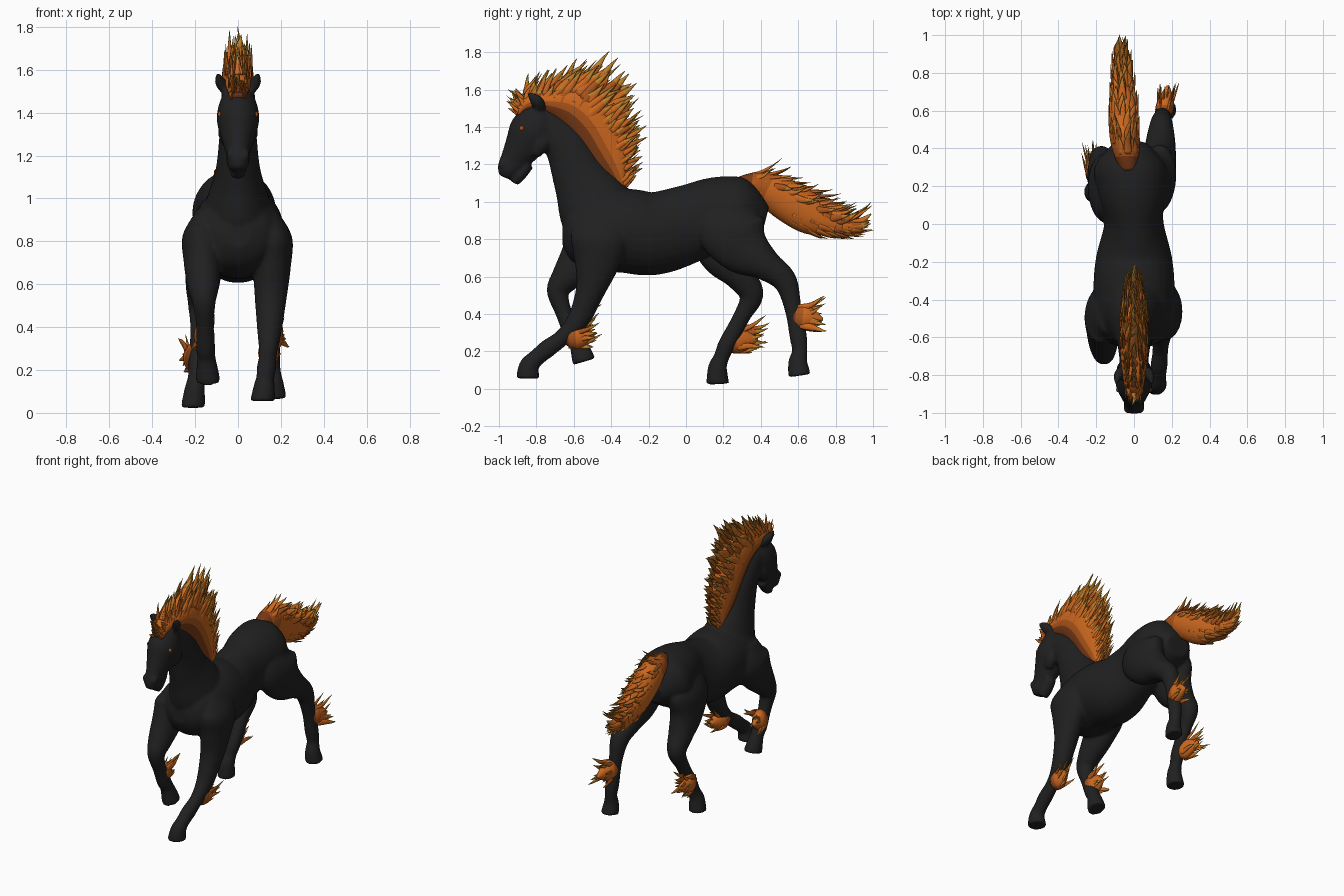
import bpy, bmesh, math, random
from mathutils import Vector as V

if "Cube" in bpy.data.objects:
    bpy.data.objects.remove(bpy.data.objects["Cube"])
random.seed(4)
R = random.uniform
X = V((1, 0, 0))


def material(name, rgb):
    m = bpy.data.materials.new(name)
    m.diffuse_color = (*rgb, 1)
    m.use_nodes = True
    m.node_tree.nodes["Principled BSDF"].inputs["Base Color"].default_value = m.diffuse_color
    return m


COAT = material("black coat", (0.0145, 0.0145, 0.015))
FIRE = [material("dark ember", (0.19, 0.042, 0.008)), material("deep orange", (0.40, 0.088, 0.010)),
        material("flame orange", (0.60, 0.135, 0.013)), material("flame gold", (0.50, 0.22, 0.025))]


def spline(pts, n):
    """Catmull-Rom resample of number tuples, n steps per span."""
    p = [pts[0]] + list(pts) + [pts[-1]]
    out = []
    for i in range(1, len(p) - 2):
        for k in range(n):
            t = k / n
            out.append([0.5 * (2*b + (c-a)*t + (2*a-5*b+4*c-d)*t*t + (3*b-a-3*c+d)*t**3)
                        for a, b, c, d in zip(*p[i-1:i+3])])
    return out + [list(pts[-1])]


def loft(bm, rings, n=20, mat=lambda u, s: 0):
    """Skin ellipses (centre, axis a, axis b); mat(u, s): u along, s = height on axis a."""
    rows = [[bm.verts.new(c + b * math.cos(2*math.pi*k/n) + a * math.sin(2*math.pi*k/n))
             for k in range(n)] for c, a, b in rings]
    for i in range(len(rows) - 1):
        for k in range(n):
            j = (k + 1) % n
            f = bm.faces.new((rows[i][k], rows[i][j], rows[i+1][j], rows[i+1][k]))
            f.material_index = mat(i / (len(rows) - 1), math.sin(2*math.pi*(k+.5)/n))
    bm.faces.new(rows[0][::-1])
    bm.faces.new(rows[-1]).material_index = mat(1, 0)


def frames(q):
    """Centre, tangent, in-plane normal and radii along a path of (x, y, z, ra, rx)."""
    for i, p in enumerate(q):
        t = V(q[min(i+1, len(q)-1)][:3]) - V(q[max(i-1, 0)][:3])
        t.x = 0
        t.normalize()
        yield V(p[:3]), t, X.cross(t), max(p[3], .002), max(p[4], .002)


def tube(bm, pts, n=20, steps=5, mat=lambda u, s: 0):
    loft(bm, [(c, a*ra, X*rx) for c, t, a, ra, rx in frames(spline(pts, steps))], n, mat)


def pair(bm, pts):
    """Mirrored round tubes from (x, y, z, r)."""
    for s in (-1, 1):
        tube(bm, [(s*x, y, z, r, r*.8) for x, y, z, r in pts], 12)


def leg(bm, x0, x1, path, radii):
    """Leg along (y, z) points, ending in a flared hoof."""
    n = len(path) - 1
    pts = [(x0 + (x1-x0)*i/n, y, z, r, min(r*.93, .088)) for i, ((y, z), r) in enumerate(zip(path, radii))]
    top = (x0*.85, path[0][0], path[0][1] + .12, radii[0]*.6, .045)
    tube(bm, [top] + pts)


def finish(bm, name, mats):
    bmesh.ops.recalc_face_normals(bm, faces=bm.faces)
    me = bpy.data.meshes.new(name)
    for f in bm.faces:
        f.smooth = True
    bm.to_mesh(me)
    bm.free()
    for m in mats:
        me.materials.append(m)
    ob = bpy.data.objects.new(name, me)
    bpy.context.collection.objects.link(ob)
    return ob


def tuft(bm, base, d, length, w, curl, thin=X):
    """One flame tongue, flat across `thin`, bending towards curl with a flicked tip."""
    d = d.normalized()
    side = d.cross(thin).normalized()
    thin = side.cross(d)
    sway = R(-.12, .12)
    rings = []
    for i in range(9):
        t = i / 8
        r = w * (0.7 + 1.2*t) * (1 - t) ** 1.15 + .001
        c = base + (d*t + curl*t*t + side*sway*math.sin(5*t)*t) * length
        rings.append((c, side*r, thin*r*.42))
    tone = random.choice((1, 2, 2, 2))
    loft(bm, rings, 8, lambda u, s: 3 if u > .62 else tone)


# ---- Body: overlapping tubes fused into one smooth skin
bm = bmesh.new()
# torso
tube(bm, [(0, -.66, .83, .06, .06), (0, -.61, .83, .15, .15), (0, -.5, .835, .205, .205),
          (0, -.33, .845, .225, .215), (0, -.17, .83, .222, .2), (0, .02, .885, .208, .155),
          (-.01, .17, .94, .193, .18), (-.02, .3, .93, .19, .19), (-.02, .425, .9, .075, .09)], 28)
# neck
tube(bm, [(0, -.79, 1.44, .09, .07), (0, -.65, 1.31, .115, .085), (0, -.565, 1.13, .15, .105),
          (0, -.49, .98, .2, .15), (0, -.43, .86, .2, .18)], 24)
# head and chin
tube(bm, [(0, -.76, 1.50, .04, .04), (0, -.785, 1.46, .095, .08), (0, -.825, 1.375, .122, .1),
          (0, -.875, 1.29, .1, .08), (0, -.925, 1.215, .073, .057), (0, -.955, 1.165, .058, .053),
          (0, -.97, 1.13, .03, .035)], 24)
tube(bm, [(0, -.84, 1.2, .03, .04), (0, -.895, 1.135, .034, .042), (0, -.92, 1.1, .022, .03)])
# ears, nostrils, cheeks
pair(bm, [(.05, -.77, 1.49, .03), (.08, -.8, 1.54, .036), (.095, -.85, 1.585, .006)])
pair(bm, [(.03, -.96, 1.235, .01), (.036, -.977, 1.205, .026), (.03, -.98, 1.17, .012)])
pair(bm, [(.05, -.75, 1.38, .03), (.058, -.775, 1.31, .046), (.05, -.81, 1.25, .03)])
# legs
fore = (.155, .125, .08, .06, .045, .049, .046, .054, .064)
hind = (.185, .148, .086, .065, .046, .047, .042, .052, .062)
leg(bm, .165, .115, ((-.46, .82), (-.475, .68), (-.51, .53), (-.575, .37), (-.66, .275),
                     (-.74, .215), (-.8, .165), (-.84, .12), (-.845, .055)), fore)
leg(bm, -.17, -.14, ((-.48, .83), (-.55, .71), (-.645, .59), (-.685, .52), (-.655, .41),
                     (-.61, .305), (-.585, .26), (-.565, .21), (-.545, .145)), fore)
leg(bm, -.15, -.21, ((.19, .86), (.22, .72), (.295, .6), (.35, .5), (.3, .39),
                     (.22, .24), (.19, .17), (.168, .11), (.17, .025)), hind)
leg(bm, .13, .17, ((.24, .87), (.31, .75), (.43, .66), (.53, .575), (.572, .43),
                   (.6, .28), (.608, .2), (.598, .14), (.607, .07)), hind)
body = finish(bm, "horse_body", [COAT])
remesh = body.modifiers.new("skin", 'REMESH')
remesh.mode = 'VOXEL'
remesh.voxel_size = 0.010
remesh.use_smooth_shade = True
soft = body.modifiers.new("soften", 'SMOOTH')
soft.factor = 0.5
soft.iterations = 8

# ---- Eyes
for s, side in ((1, "right"), (-1, "left")):
    bm = bmesh.new()
    bmesh.ops.create_uvsphere(bm, u_segments=12, v_segments=8, radius=.014)
    finish(bm, side + "_eye", [FIRE[1]]).location = (s*.081, -.877, 1.392)

# ---- Mane: solid fin (root y, z, crest y, z) covered in tongues
fin = spline([(-.89, 1.44, -.91, 1.50), (-.84, 1.47, -.86, 1.58), (-.75, 1.46, -.71, 1.615),
              (-.66, 1.39, -.55, 1.64), (-.59, 1.30, -.42, 1.56), (-.51, 1.18, -.34, 1.41),
              (-.43, 1.09, -.30, 1.26), (-.35, 1.04, -.32, 1.10)], 4)
bm = bmesh.new()
rings = []
for i, (a, b, c, d) in enumerate(fin):
    w = .035 + .043 * math.sin(math.pi * i / (len(fin) - 1))
    rings.append((V((0, (a+c)/2, (b+d)/2)), V((0, (c-a)/2, (d-b)/2)), X*w))
loft(bm, rings, 20, lambda u, s: 0 if s < -.2 else 1 if s < .1 else 2)
for i, (c, a, b) in enumerate(rings):
    u = i / (len(rings) - 1)
    up = a.normalized()
    front = u < .12
    flow = V((0, -.3 if front else .3, .05 if front else .3 if u < .5 else .2))
    size = (.5 + .5 * math.sin(math.pi * min(1, u * 1.15))) * (.75 if u < .3 else 1)
    for row, s in ((.05, -1), (.05, 1), (.5, -1), (.5, 1), (.85, -1), (.85, 1), (.92, 0)):
        if R(0, 1) < .15:
            continue
        row += R(-.12, .07)
        x = s * math.sqrt(1 - row*row) * .85
        lean = V((-s*R(-.05, .3), R(-.5, 0) if front else R(.1, .6), R(-.3, .1)))
        tuft(bm, c + a*row + b*x, up + lean, size*R(.1, .17), size*R(.026, .04),
             flow*R(.4, 1.3), X if s else up.cross(X))
finish(bm, "flame_mane", FIRE)

# ---- Tail: tapered plume covered in tongues
plume = [(-.03, .28, 1.10, .035, .04), (-.045, .41, 1.08, .085, .075), (-.055, .55, 1.0, .11, .08),
         (-.06, .68, .925, .105, .07), (-.065, .80, .88, .06, .05), (-.07, .90, .875, .033, .028),
         (-.075, .99, .935, .003, .003)]
bm = bmesh.new()
tube(bm, plume, 20, 5, lambda u, s: 0 if u < .08 else 1 if u < .2 else 2 if u < .93 else 3)
for c, t, perp, ra, rx in list(frames(spline(plume, 3)))[2:-4]:
    if perp.z < 0:
        perp = -perp
    for k in range(9):
        g = math.radians(-60 + 37*k + R(-14, 14))
        out = perp * math.sin(g) * ra + X * math.cos(g) * rx
        o = out.normalized()
        top = math.sin(g) > .3
        tuft(bm, c + out*.88, t + o*(.4 if top else .1) - X*o.x*.3, R(.09, .14), R(.02, .03),
             V((0, .05, R(.1, .45) if top else .08)), o if abs(o.x) < .8 else X)
finish(bm, "flame_tail", FIRE)

# ---- Fetlock flames: (root, sweep direction, reach)
for name, root, sweep, reach in (
        ("front_right", (.14, -.625, .28), (.1, 1, .05), .17),
        ("front_left", (-.155, -.63, .36), (-.1, 1, -.03), .15),
        ("hind_left", (-.205, .235, .255), (-.1, 1, .08), .19),
        ("hind_right", (.158, .59, .385), (.15, 1, -.1), .18)):
    bm = bmesh.new()
    r, d = V(root), V(sweep).normalized()
    # wedge growing out of the back of the leg
    cuff = ((-.02, .045, .036), (.015, .068, .048), (.055, .066, .045), (reach*.55, .045, .03), (reach*.8, .008, .008))
    tube(bm, [(*(r + d*k), ra, rx) for k, ra, rx in cuff], 14, 4,
         lambda u, s: 0 if u < .12 else 1 if u < .35 else 2)
    for k in range(14):
        v = -1 + 2 * k / 13
        s = R(-1, 1)
        tuft(bm, r + d*R(.0, .05) + V((s*.034, 0, v*.048)), d + V((s*.2, 0, v*.3)),
             reach*R(.6, .9), R(.017, .026), V((0, 0, R(0, .3))))
    finish(bm, name + "_fetlock_flame", FIRE)
